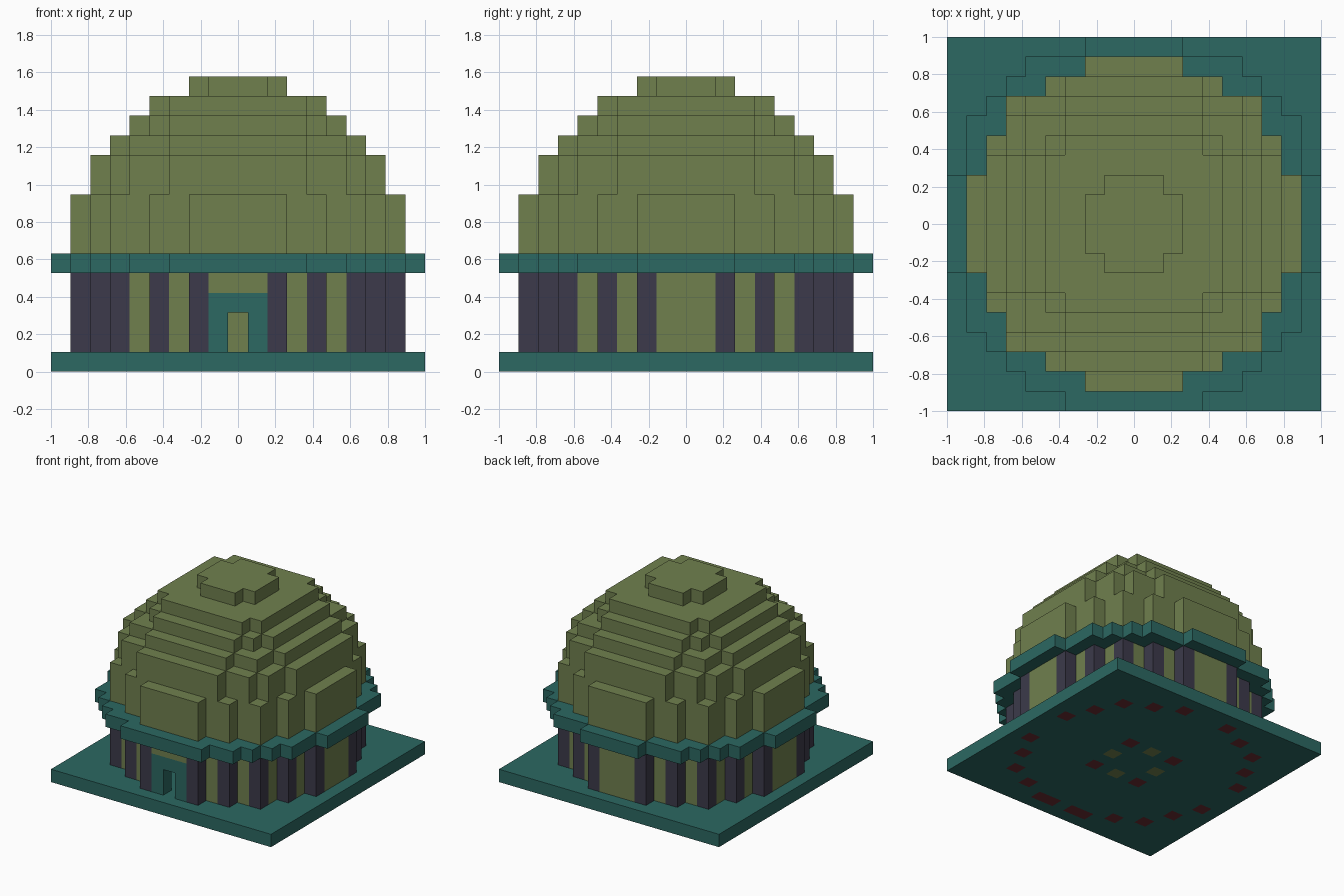
import bpy, bmesh, math

default = bpy.data.objects.get("Cube")
if default:
    bpy.data.objects.remove(default, do_unlink=True)

U = 2 / 19  # side of one block


def material(name, rgb):
    m = bpy.data.materials.new(name)
    m.use_nodes = True
    color = (*rgb, 1)
    m.diffuse_color = color
    m.node_tree.nodes["Principled BSDF"].inputs["Base Color"].default_value = color
    return m


olive = material("olive green", (0.162, 0.216, 0.076))
teal = material("dark teal", (0.025, 0.138, 0.122))
purple = material("slate purple", (0.045, 0.042, 0.069))
red = material("dark red", (0.147, 0.026, 0.032))


def disc(limit, reach):
    """Block cells of a stepped disc around the centre."""
    span = range(-reach, reach + 1)
    return {(x, y) for x in span for y in span if x * x + y * y <= limit}


def slab(name, cells, z0, z1, mats, merge=True, rule=None):
    """Extrude a set of block cells from level z0 to level z1."""
    bm = bmesh.new()
    for x, y in sorted(cells):
        corners = [(-.5, -.5), (.5, -.5), (.5, .5), (-.5, .5)]
        bm.faces.new([bm.verts.new(((x + a) * U, (y + b) * U, z0 * U))
                      for a, b in corners])
    bmesh.ops.remove_doubles(bm, verts=bm.verts, dist=U / 100)
    ext = bmesh.ops.extrude_face_region(bm, geom=bm.faces[:], use_keep_orig=True)
    top = [v for v in ext["geom"] if isinstance(v, bmesh.types.BMVert)]
    bmesh.ops.translate(bm, verts=top, vec=(0, 0, (z1 - z0) * U))
    if merge:
        bmesh.ops.dissolve_limit(bm, angle_limit=math.radians(1),
                                 verts=bm.verts, edges=bm.edges)
    bmesh.ops.recalc_face_normals(bm, faces=bm.faces)
    if rule:
        for f in bm.faces:
            f.material_index = rule(f)
    me = bpy.data.meshes.new(name)
    bm.to_mesh(me)
    bm.free()
    for m in mats:
        me.materials.append(m)
    obj = bpy.data.objects.new(name, me)
    bpy.context.collection.objects.link(obj)
    return obj


# Wall plan: a one-block shell, with pillars at its corners
plan = disc(72, 8)
steps = [(1, 0), (-1, 0), (0, 1), (0, -1)]
shell = {(x, y) for x, y in plan
         if any((x + a, y + b) not in plan for a, b in steps)}
pillars = {(x, y) for x, y in shell
           if tuple(sorted((abs(x), abs(y)))) in {(2, 8), (4, 7), (6, 6)}}
doorway = {(x, -8) for x in (-1, 0, 1)}
jambs = {(-1, -8), (1, -8)}
inner_posts = {(a, b) for a in (-2, 2) for b in (-2, 2)}
inner_panels = {(2, 0), (-2, 0), (0, 2), (0, -2)}


# Base plate, with footings showing on its underside
def footing(face):
    c = face.calc_center_median()
    cell = (round(c.x / U), round(c.y / U))
    if face.normal.z > -0.5:
        return 0
    if cell in pillars | jambs | inner_posts:
        return 1
    return 2 if cell in inner_panels else 0


slab("base_plate", disc(999, 9), 0, 1, [teal, red, olive], False, footing)

# Walls
slab("wall_pillars", pillars, 1, 5, [purple])
slab("wall_panels", shell - pillars - doorway, 1, 5, [olive])
slab("inner_posts", inner_posts, 1, 5, [red])
slab("inner_panels", inner_panels, 1, 5, [olive])

# Doorway
slab("door_jambs", jambs, 1, 3, [teal])
slab("door_lintel", doorway, 3, 4, [teal])
slab("panel_over_door", doorway, 4, 5, [olive])

# Eave, a little wider over the door
slab("eave", disc(89, 9) | {(-3, -9), (3, -9)}, 5, 6, [teal])

# Dome tiers: squared radius, reach, bottom level, top level
tiers = [(72, 8, 6, 9), (61, 7, 9, 11), (50, 6, 11, 12),
         (34, 5, 12, 13), (25, 4, 13, 14), (5, 2, 14, 15)]
for i, (limit, reach, z0, z1) in enumerate(tiers):
    slab(f"dome_tier_{i + 1}", disc(limit, reach), z0, z1, [olive])
